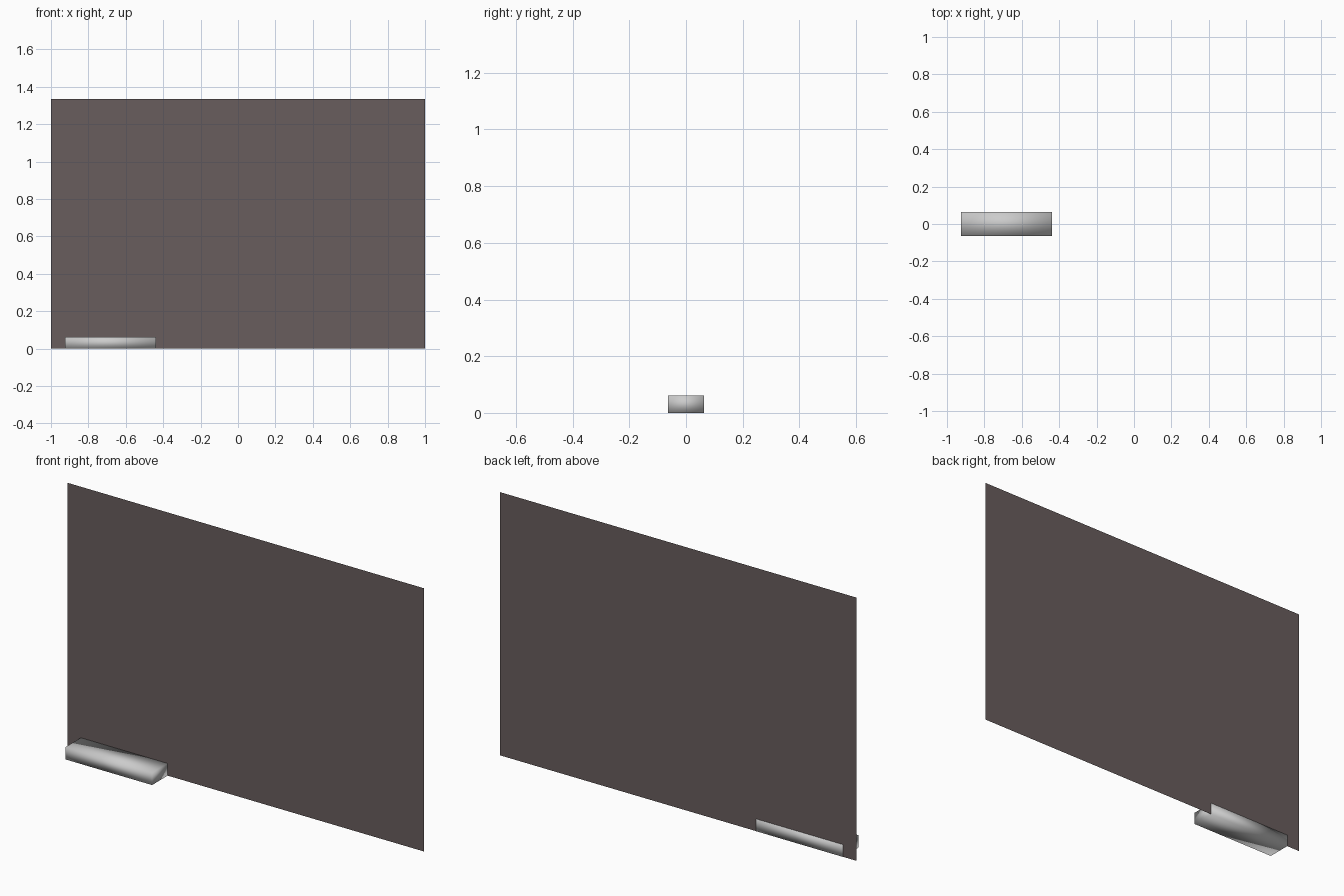
import bpy, bmesh

if "Cube" in bpy.data.objects:
    bpy.data.objects.remove(bpy.data.objects["Cube"])

WIDTH, HEIGHT = 2.0, 1.335
BACK = 0.063


def material(name, rgb):
    m = bpy.data.materials.new(name)
    m.diffuse_color = (*rgb, 1.0)
    m.use_nodes = True
    m.node_tree.nodes["Principled BSDF"].inputs["Base Color"].default_value = m.diffuse_color
    return m


def add_object(name, bm, mat):
    mesh = bpy.data.meshes.new(name)
    bm.to_mesh(mesh)
    bm.free()
    mesh.materials.append(mat)
    ob = bpy.data.objects.new(name, mesh)
    bpy.context.collection.objects.link(ob)
    return ob


board_mat = material("dark warm grey", (0.14, 0.11, 0.11))
tray_mat = material("light grey", (0.6, 0.6, 0.6))

# Board: a single thin upright sheet at the back
bm = bmesh.new()
corners = [(-1, 0), (1, 0), (1, 1), (-1, 1)]
bm.faces.new([bm.verts.new((x * WIDTH / 2, BACK - 0.001, z * HEIGHT)) for x, z in corners])
add_object("board", bm, board_mat)

# Tray block: smooth-shaded box at the lower left, its back flush with the board
x0, x1, top = -0.925, -0.438, 0.062
bm = bmesh.new()
bmesh.ops.create_cube(bm, size=1.0)
bmesh.ops.scale(bm, vec=(x1 - x0, 2 * BACK, top), verts=bm.verts)
bmesh.ops.translate(bm, vec=((x0 + x1) / 2, 0, top / 2), verts=bm.verts)
for f in bm.faces:
    f.smooth = True
add_object("tray_block", bm, tray_mat)
